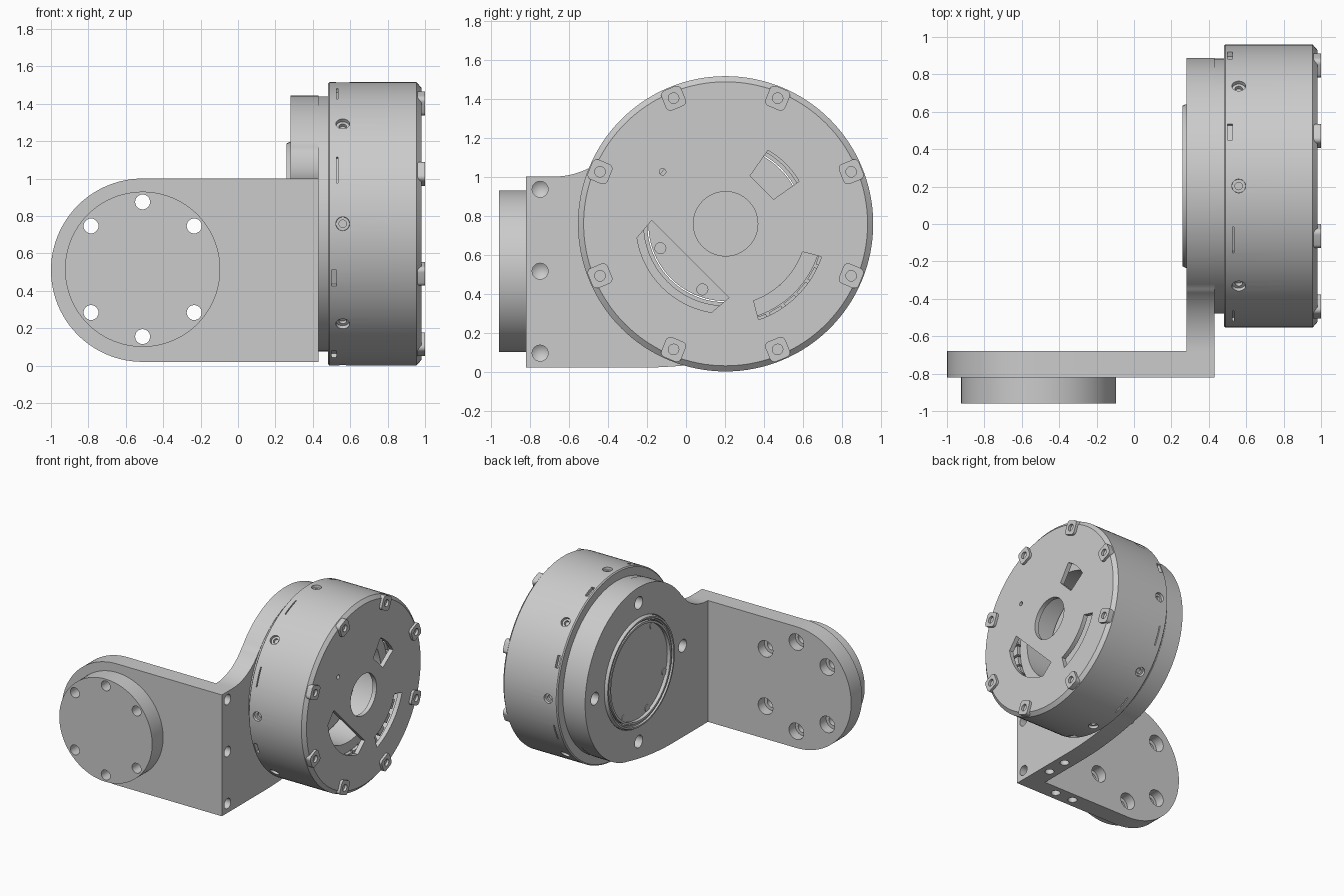
import bpy, bmesh
from math import sin, cos, radians, pi

if "Cube" in bpy.data.objects:
    bpy.data.objects.remove(bpy.data.objects["Cube"])

CY, CZ, R = 0.203, 0.758, 0.757          # drive axis (along x) and housing radius
BOLTS = [20.5, 70.5, 120.5, 200.5, 250.5, 300.5]


def place(axis, a, b, t):
    return {'x': (t, a, b), 'y': (a, t, b), 'z': (a, b, t)}[axis]


def arc(cx, cy, r, a0, a1, n):
    return [(cx + r * cos(radians(a0 + (a1 - a0) * i / n)),
             cy + r * sin(radians(a0 + (a1 - a0) * i / n))) for i in range(n + 1)]


def polar(r, deg):
    return CY + r * cos(radians(deg)), CZ + r * sin(radians(deg))


def prism(bm, axis, pts, t0, t1):
    """Extrude a 2D outline along an axis."""
    lo = [bm.verts.new(place(axis, a, b, t0)) for a, b in pts]
    hi = [bm.verts.new(place(axis, a, b, t1)) for a, b in pts]
    bm.faces.new(lo)
    bm.faces.new(hi[::-1])
    n = len(pts)
    for i in range(n):
        j = (i + 1) % n
        bm.faces.new((lo[i], lo[j], hi[j], hi[i]))


def lathe(bm, axis, c, prof, n=24):
    """Spin a closed (position, radius) profile about an axis through c."""
    rings = []
    for t, r in prof:
        if r < 1e-6:
            rings.append([bm.verts.new(place(axis, c[0], c[1], t))] * n)
        else:
            rings.append([bm.verts.new(place(axis, c[0] + r * cos(2 * pi * k / n),
                                             c[1] + r * sin(2 * pi * k / n), t)) for k in range(n)])
    for i in range(len(prof)):
        p, q = rings[i], rings[(i + 1) % len(prof)]
        if p[0] is p[1] and q[0] is q[1]:
            continue
        for k in range(n):
            m = (k + 1) % n
            bm.faces.new(list(dict.fromkeys((p[k], p[m], q[m], q[k]))))


def cyl(bm, axis, c, t0, t1, r, n=24):
    lathe(bm, axis, c, [(t0, 0), (t0, r), (t1, r), (t1, 0)], n)


def obj(name, bm):
    bmesh.ops.recalc_face_normals(bm, faces=bm.faces)
    me = bpy.data.meshes.new(name)
    bm.to_mesh(me)
    bm.free()
    o = bpy.data.objects.new(name, me)
    bpy.context.collection.objects.link(o)
    return o


def boolean(o, bm, op='DIFFERENCE'):
    """Combine o with the solids in bm and bake the result."""
    tool = obj("cutter", bm)
    tool.hide_render = True
    mod = o.modifiers.new("bool", 'BOOLEAN')
    mod.operation, mod.object, mod.solver = op, tool, 'EXACT'
    dg = bpy.context.evaluated_depsgraph_get()
    me = bpy.data.meshes.new_from_object(o.evaluated_get(dg))
    o.modifiers.clear()
    o.data = me
    bpy.data.objects.remove(tool)


# L bracket: front plate, round boss and side plate
bm = bmesh.new()
prism(bm, 'y', [(0.43, 0.02), (0.43, 1.0)] + arc(-0.51, 0.51, 0.49, 90, 270, 48), -0.82, -0.68)
bracket = obj("bracket", bm)
bm = bmesh.new()
side = ([(-0.82, 0.02)] + arc(-0.25, 2.57, 2.55, -90, -76, 10)
        + arc(CY, CZ, 0.685, -75, 143, 72)
        + arc(-0.68, 1.407, 0.407, -36.3, -90, 16) + [(-0.82, 1.0)])
prism(bm, 'x', side, 0.28, 0.43)
boolean(bracket, bm, 'UNION')
bm = bmesh.new()
cyl(bm, 'y', (-0.51, 0.515), -0.96, -0.8, 0.415, 96)
boolean(bracket, bm, 'UNION')

# Bracket holes
bm = bmesh.new()
for a in (40, 90, 140, 220, 270, 320):
    c = (-0.51 + 0.36 * cos(radians(a)), 0.515 + 0.36 * sin(radians(a)))
    lathe(bm, 'y', c, [(-1.1, 0), (-1.1, 0.04), (-0.76, 0.04), (-0.76, 0.066), (-0.6, 0.066), (-0.6, 0)])
for z in (0.095, 0.515, 0.935):
    lathe(bm, 'x', (-0.748, z), [(0.5, 0), (0.5, 0.041), (0.34, 0.041), (0.31, 0)])
for c in ((0.355, -0.54), (0.355, -0.37), (0.12, -0.75), (-0.04, -0.75)):
    lathe(bm, 'z', c, [(-0.1, 0), (-0.1, 0.034), (0.14, 0.034), (0.16, 0)])
for a in (0, 90, 180, 270):
    cyl(bm, 'x', polar(0.56, a), 0.2, 0.5, 0.05)
cyl(bm, 'x', (CY, CZ), 0.2, 0.5, 0.44, 96)
boolean(bracket, bm)

# Hollow drive housing
bm = bmesh.new()
lathe(bm, 'x', (CY, CZ), [(0.43, 0.44), (0.43, 0.682), (0.48, 0.682), (0.48, 0.748), (0.488, R),
                          (0.955, R), (0.98, 0.728), (0.98, 0.165), (0.945, 0.165),
                          (0.945, 0.70), (0.52, 0.70), (0.52, 0.44)], 128)
housing = obj("drive_housing", bm)


def chord_window(deg, inner, outer, half):
    """Flat inner edge, curved outer edge, pointing along an angle."""
    pts = [(inner, half), (inner, -half)]
    spread = {True: 26, False: 15}[half > 0.2]
    pts += arc(0, 0, outer, -spread - 10 * (half > 0.2), spread + 10 * (half > 0.2), 16)
    c, s = cos(radians(deg)), sin(radians(deg))
    return [(CY + u * c - v * s, CZ + u * s + v * c) for u, v in pts]


# Cap windows, sensor hole, side screw holes and side slots
bm = bmesh.new()
prism(bm, 'x', chord_window(45, 0.262, 0.435, 0.085), 0.92, 1.1)
prism(bm, 'x', chord_window(225, 0.255, 0.46, 0.28), 0.92, 1.1)
prism(bm, 'x', arc(CY, CZ, 0.42, -70, -20, 20) + arc(CY, CZ, 0.52, -19, -71, 20), 0.92, 1.1)
cyl(bm, 'x', (-0.12, 1.025), 0.92, 1.1, 0.017, 16)


def radial(bm, deg, build):
    """Build solids pointing along +z, then swing them round the drive axis."""
    part = bmesh.new()
    build(part)
    c, s = cos(radians(deg)), sin(radians(deg))
    for v in part.verts:
        x, side_off, rad = v.co
        v.co = (x, CY + rad * c - side_off * s, CZ + rad * s + side_off * c)
    me = bpy.data.meshes.new("tmp")
    part.to_mesh(me)
    part.free()
    bm.from_mesh(me)
    bpy.data.meshes.remove(me)


def box(x0, x1, w, r0, r1):
    return lambda b: prism(b, 'z', [(x0, -w), (x1, -w), (x1, w), (x0, w)], r0, r1)


for k in range(8):
    radial(bm, 45 * k, lambda b: lathe(b, 'z', (0.56, 0), [(0.85, 0), (0.85, 0.042), (0.735, 0.036),
                                                          (0.735, 0.02), (0.715, 0.02), (0.715, 0)], 20))
    wide = k in (0, 1, 4, 5)
    radial(bm, 22.5 + 45 * k, box(0.50, 0.527, 0.047, 0.73, 0.85) if wide
           else box(0.527, 0.535, 0.075, 0.73, 0.85))
boolean(housing, bm)

# Screw tabs round the cap
bm, holes = bmesh.new(), bmesh.new()
for k in range(8):
    a = 22.5 + 45 * k
    c, s = cos(radians(a)), sin(radians(a))
    sq = []
    for i, (u, v) in enumerate(((1, 1), (-1, 1), (-1, -1), (1, -1))):
        sq += arc(0.697 + u * 0.029, v * 0.029, 0.026, 90 * i, 90 * i + 90, 6)
    prism(bm, 'x', [(CY + u * c - v * s, CZ + u * s + v * c) for u, v in sq], 0.95, 1.0)
    cyl(holes, 'x', polar(0.697, a), 0.965, 1.1, 0.027, 20)
tabs = obj("cap_tabs", bm)
boolean(tabs, holes)

# Output bearing rings on the inner side
bm = bmesh.new()
lathe(bm, 'x', (CY, CZ), [(0.275, 0.437), (0.258, 0.428), (0.258, 0.415), (0.272, 0.412),
                          (0.272, 0.402), (0.52, 0.402), (0.52, 0.437)], 96)
obj("bearing_ring", bm)

# Output rotor: lobed pocket with six bolt lugs and a floor
bm = bmesh.new()
lathe(bm, 'x', (CY, CZ), [(0.27, 0), (0.262, 0.0), (0.262, 0.396), (0.64, 0.396), (0.64, 0)][1:], 96)
rotor = obj("output_rotor", bm)
bm = bmesh.new()
pocket = []
for k in range(180):
    a = 2 * k
    d = min(abs((a - b + 180) % 360 - 180) for b in BOLTS)
    pocket.append(polar(0.305 if d < 8 else 0.372 if d > 11 else 0.305 + 0.067 * (d - 8) / 3, a))
prism(bm, 'x', pocket, 0.2, 0.55)
boolean(rotor, bm)
bm = bmesh.new()
cyl(bm, 'x', (CY, CZ), 0.2, 0.29, 0.378, 96)
for b in BOLTS:
    cyl(bm, 'x', polar(0.357, b), 0.285, 0.8, 0.028, 20)
boolean(rotor, bm)

# Stator ring with coils inside the housing
bm = bmesh.new()
lathe(bm, 'x', (CY, CZ), [(0.52, 0.42), (0.84, 0.42), (0.84, 0.50), (0.78, 0.50),
                          (0.78, 0.66), (0.52, 0.66)], 96)
obj("stator", bm)
bm = bmesh.new()
for k in range(36):
    radial(bm, 10 * k, box(0.77, 0.86, 0.036, 0.505, 0.64))
obj("stator_coils", bm)

# Smooth curved walls, keep edges crisp
for o in bpy.data.objects:
    o.select_set(True)
bpy.context.view_layer.objects.active = bracket
bpy.ops.object.shade_smooth_by_angle(angle=radians(25))
